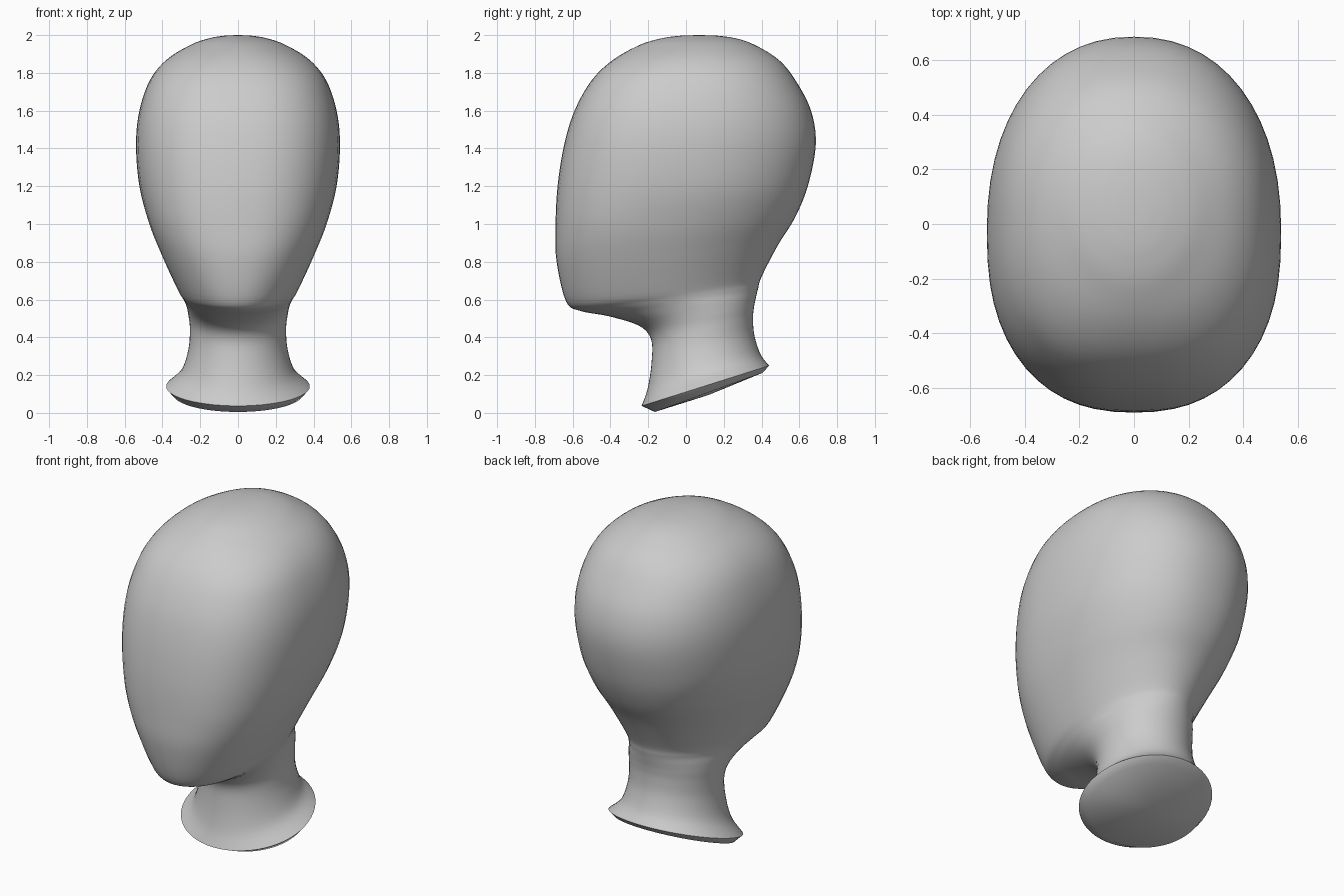
import bpy, bmesh, math

if "Cube" in bpy.data.objects:
    bpy.data.objects.remove(bpy.data.objects["Cube"])

SEGMENTS = 56   # points around each cross-section
STEPS = 5       # interpolated rings between two sections

# Neck and jaw, tilted sections: front y, front z, back y, back z, half width, widest y
NECK_AND_JAW = [
    (-.235, .037, .44, .25, .38, .09),
    (-.203, .13, .395, .31, .30, .09),
    (-.182, .27, .362, .41, .262, .09),
    (-.185, .39, .355, .50, .255, .09),
    (-.25, .462, .36, .56, .262, .07),
    (-.41, .512, .37, .61, .273, .02),
    (-.56, .54, .382, .66, .288, -.06),
    (-.635, .59, .40, .72, .318, -.12),
    (-.685, .80, .485, .885, .405, -.14),
    (-.691, .98, .575, 1.03, .47, -.12),
]
# Cranium, level sections: z, front y, back y, half width
CRANIUM = [
    (1.20, -.68, .645, .522),
    (1.42, -.645, .687, .54),
    (1.60, -.59, .662, .522),
    (1.76, -.50, .58, .467),
    (1.87, -.385, .49, .378),
    (1.95, -.24, .36, .248),
    (1.985, -.12, .255, .145),
    (1.998, -.02, .155, .065),
]
sections = NECK_AND_JAW + [(f, z, b, z, w, .07 - .17 * (2 - z)) for z, f, b, w in CRANIUM]


def spline(a, b, c, d, t):
    """Catmull-Rom blend between b and c."""
    return tuple(q + .5 * t * (r - p + t * (2*p - 5*q + 4*r - s + t * (3*(q - r) + s - p)))
                 for p, q, r, s in zip(a, b, c, d))


def power(value, n):
    return math.copysign(abs(value) ** (2 / n), value)


def ring_points(section):
    """Egg-shaped ring in the tilted plane of one section, squarer where the head is wide."""
    yf, zf, yb, zb, w, yc = section
    square = min(max((w - .28) / .2, 0), 1) if zf > .5 else 0
    points = []
    for i in range(SEGMENTS):
        a = 2 * math.pi * i / SEGMENTS
        c, s = math.cos(a), math.sin(a)
        n = 2 + square * (.5 if s < 0 else .2)
        y = yc + (yc - yf if s < 0 else yb - yc) * power(s, n)
        z = zf + (zb - zf) * (y - yf) / (yb - yf)
        points.append((w * power(c, n), y, z))
    return points


# Rounded underside edge, then smoothly interpolated sections
last = len(sections) - 1
rows = [(-.165, .005, .405, .212, .345, .10)]
for k in range(last):
    before, after = sections[max(k - 1, 0)], sections[min(k + 2, last)]
    for j in range(STEPS):
        rows.append(spline(before, sections[k], sections[k + 1], after, j / STEPS))
rows.append(sections[last])

# Loft head and neck as one skin
bm = bmesh.new()
rings = [[bm.verts.new(p) for p in ring_points(r)] for r in rows]
for low, high in zip(rings, rings[1:]):
    for i in range(SEGMENTS):
        j = (i + 1) % SEGMENTS
        bm.faces.new((low[i], low[j], high[j], high[i]))

# Close the base and the crown
for ring, tip in ((rings[0], (0, .12, .095)), (rings[-1], (0, .07, 2.0))):
    centre = bm.verts.new(tip)
    for i in range(SEGMENTS):
        bm.faces.new((ring[i], ring[(i + 1) % SEGMENTS], centre))
bmesh.ops.recalc_face_normals(bm, faces=bm.faces)

mesh = bpy.data.meshes.new("head_form")
bm.to_mesh(mesh)
bm.free()
head = bpy.data.objects.new("head_form", mesh)
bpy.context.collection.objects.link(head)
bpy.context.view_layer.objects.active = head
head.select_set(True)
bpy.ops.object.shade_smooth_by_angle(angle=math.radians(50))
